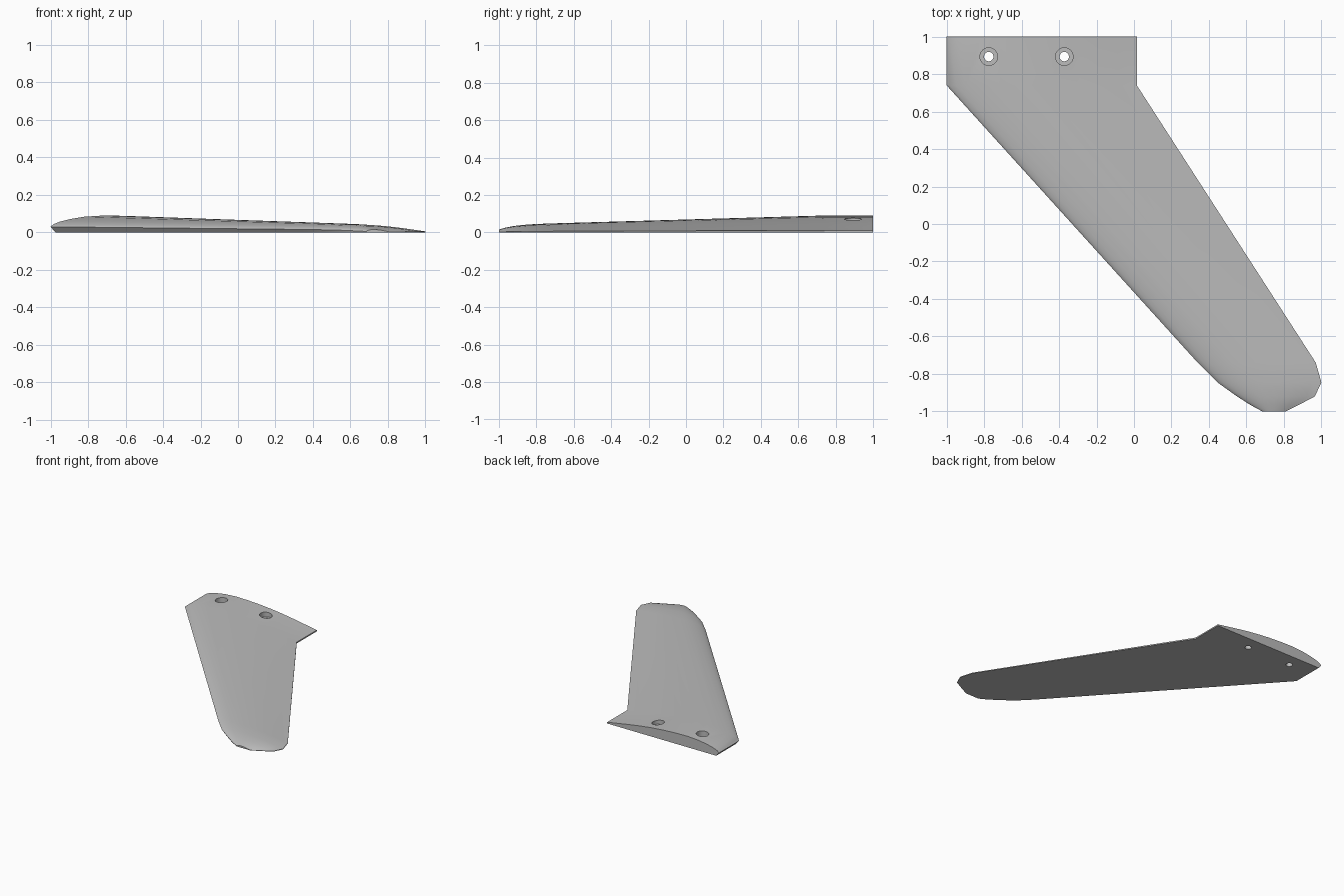
import bpy
import bmesh
from math import radians

old = bpy.data.objects.get("Cube")
if old:
    bpy.data.objects.remove(old, do_unlink=True)

grey = bpy.data.materials.new("matte_grey")
grey.use_nodes = True
colour = (0.5, 0.5, 0.5, 1)
grey.diffuse_color = colour
grey.node_tree.nodes["Principled BSDF"].inputs["Base Color"].default_value = colour

# Airfoil: chord fraction and height fraction, flat underneath
AIRFOIL = [(0.025, 0), (0, .33), (.015, .48), (.05, .64), (.1, .78), (.18, .93),
           (.28, 1), (.38, .98), (.5, .91), (.6, .81), (.7, .67), (.8, .5),
           (.9, .31), (1, .12), (1, 0)]

# Stations: y, leading edge x, trailing edge x, thickness
STATIONS = [(1, -1, .015, .09), (.74, -1, .015, .09), (-.74, .34, .97, .047),
            (-.845, .445, 1, .042), (-.92, .55, .965, .034),
            (-.965, .62, .88, .025), (-1, .685, .81, .015)]


def link(name, bm):
    bmesh.ops.recalc_face_normals(bm, faces=bm.faces)
    mesh = bpy.data.meshes.new(name)
    bm.to_mesh(mesh)
    bm.free()
    mesh.materials.append(grey)
    obj = bpy.data.objects.new(name, mesh)
    bpy.context.collection.objects.link(obj)
    return obj


# Swept wing lofted through the stations
bm = bmesh.new()
rings = [[bm.verts.new((a + u * (b - a), y, h * t)) for u, h in AIRFOIL]
         for y, a, b, t in STATIONS]
for r, s in zip(rings, rings[1:]):
    for i in range(len(r)):
        j = (i + 1) % len(r)
        bm.faces.new((r[i], r[j], s[j], s[i]))
bm.faces.new(rings[0])
bm.faces.new(rings[-1])
wing = link("swept_wing", bm)


# Counterbored screw holes through the root
def drill(name, x, radius, low, high):
    bm = bmesh.new()
    bmesh.ops.create_cone(bm, cap_ends=True, segments=32, radius1=radius,
                          radius2=radius, depth=high - low)
    bmesh.ops.translate(bm, verts=bm.verts, vec=(x, .893, (low + high) / 2))
    cutter = link(name, bm)
    cut = wing.modifiers.new(name, "BOOLEAN")
    cut.operation = "DIFFERENCE"
    cut.solver = "EXACT"
    cut.object = cutter
    return cutter


cutters = []
for side, x in (("front", -.775), ("rear", -.372)):
    cutters.append(drill(side + "_screw_hole", x, .025, -.1, .2))
    cutters.append(drill(side + "_counterbore", x, .047, .035, .2))

bpy.ops.object.select_all(action="DESELECT")
wing.select_set(True)
bpy.context.view_layer.objects.active = wing
for mod in list(wing.modifiers):
    bpy.ops.object.modifier_apply(modifier=mod.name)
for cutter in cutters:
    bpy.data.objects.remove(cutter, do_unlink=True)
bpy.ops.object.shade_smooth_by_angle(angle=radians(30))
